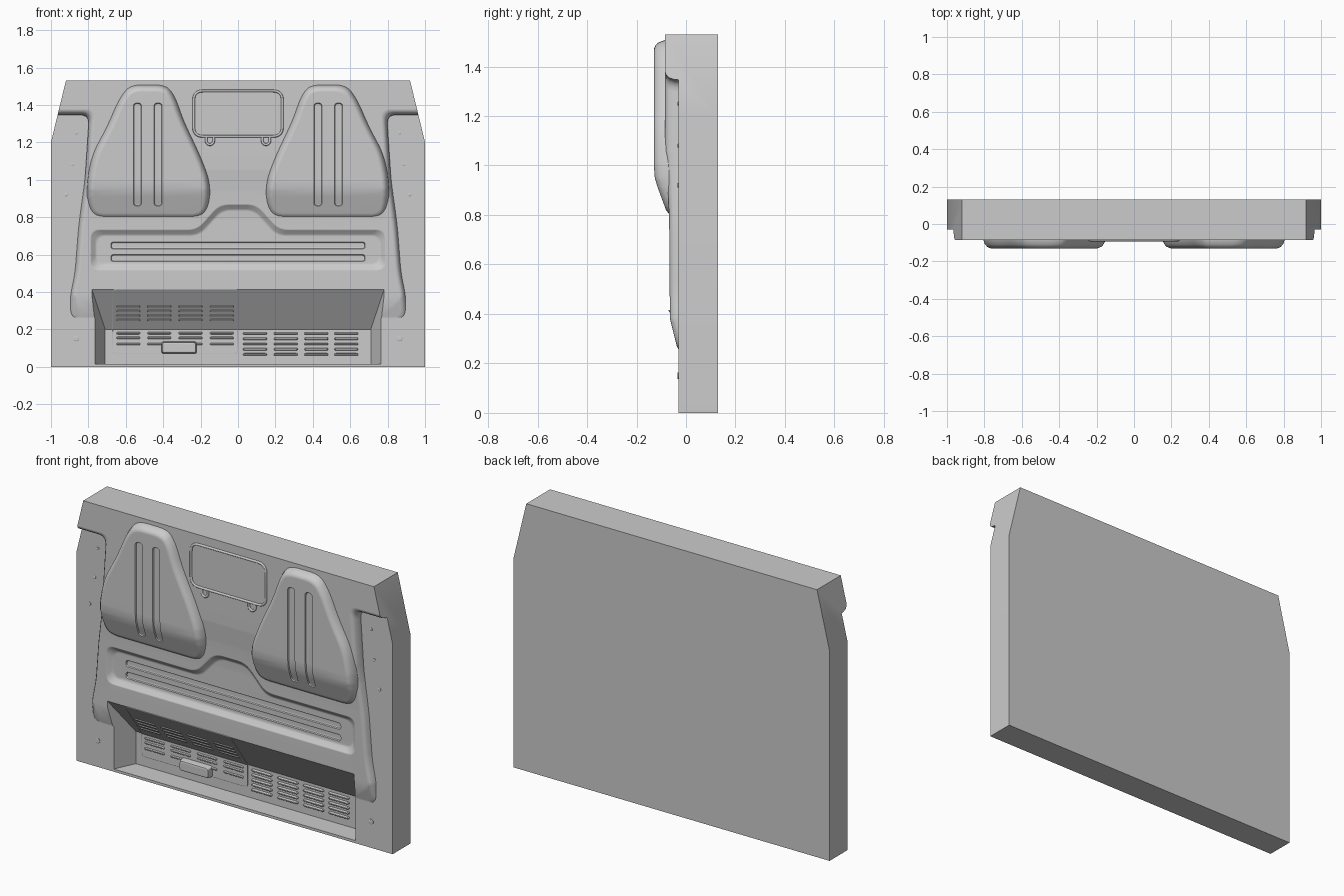
import bpy, bmesh, math
from mathutils import Vector

if "Cube" in bpy.data.objects:
    bpy.data.objects.remove(bpy.data.objects["Cube"])

# Front surfaces as side profiles: (z, y) points
PANEL = [(-1, -.03), (.24, -.03), (.38, -.065), (.78, -.068), (.94, -.074), (1.06, -.085), (2, -.085)]
PAD = [(0, -.066), (.78, -.066), (.91, -.114), (.95, -.126), (1.0, -.13), (2, -.13)]
RECESS = [(-1, .09), (.2, .09), (.42, -.07), (1, -.07)]
FLAT = [(-1, -.03), (3, -.03)]


def height(profile, z):
    for (z0, y0), (z1, y1) in zip(profile, profile[1:]):
        if z <= z1:
            return y0 + (y1 - y0) * (z - z0) / (z1 - z0)
    return profile[-1][1]


def inset(pts, d):
    """Mitred inset of a counter-clockwise outline."""
    out = []
    for i, p in enumerate(pts):
        a, b = (p - pts[i - 1]).normalized(), (pts[(i + 1) % len(pts)] - p).normalized()
        na, nb = Vector((-a.y, a.x)), Vector((-b.y, b.x))
        out.append(p + (na + nb) * d / (1 + na.dot(nb)))
    return out


def rounded(pts, r, n=5):
    out = []
    for i, p in enumerate(pts):
        u, v = pts[i - 1] - p, pts[(i + 1) % len(pts)] - p
        a = p + u.normalized() * min(r, u.length * .45)
        b = p + v.normalized() * min(r, v.length * .45)
        for k in range(n + 1):
            t = k / n
            out.append(a * (1 - t) ** 2 + p * 2 * t * (1 - t) + b * t * t)
    return out


def finish(ob):
    bpy.ops.object.select_all(action='DESELECT')
    bpy.context.view_layer.objects.active = ob
    ob.select_set(True)
    bpy.ops.object.shade_smooth_by_angle(angle=math.radians(32))
    m = ob.modifiers.new("weighted", 'WEIGHTED_NORMAL')
    m.keep_sharp = True


def relief(name, outlines, rings, profile=FLAT, r=0):
    """Loft x-z outlines; rings are (depth from profile, inset)."""
    bm = bmesh.new()
    for corners in outlines:
        pts = [Vector(c) for c in corners]
        if sum(a.cross(b) for a, b in zip(pts, pts[1:] + pts[:1])) < 0:
            pts.reverse()
        loops = []
        for dy, d in rings:
            loop = inset(pts, d)
            if r:
                loop = rounded(loop, r)
            loops.append([bm.verts.new((p.x, dy, p.y)) for p in loop])
        for A, B in zip(loops, loops[1:]):
            for i in range(len(A)):
                bm.faces.new((A[i - 1], A[i], B[i], B[i - 1]))
        bm.faces.new(loops[0])
        bm.faces.new(loops[-1])
    for z, _ in profile[1:-1]:
        bmesh.ops.bisect_plane(bm, geom=bm.verts[:] + bm.edges[:] + bm.faces[:],
                               plane_co=(0, 0, z), plane_no=(0, 0, 1))
    for v in bm.verts:
        v.co.y += height(profile, v.co.z)
    bmesh.ops.recalc_face_normals(bm, faces=bm.faces)
    me = bpy.data.meshes.new(name)
    bm.to_mesh(me)
    bm.free()
    ob = bpy.data.objects.new(name, me)
    bpy.context.collection.objects.link(ob)
    return ob


def boolean(ob, other, op):
    m = ob.modifiers.new("bool", 'BOOLEAN')
    m.operation, m.object, m.solver = op, other, 'EXACT'
    bpy.context.view_layer.objects.active = ob
    bpy.ops.object.modifier_apply(modifier=m.name)
    bpy.data.objects.remove(other)


def rect(x0, x1, z0, z1):
    return [(x0, z0), (x1, z0), (x1, z1), (x0, z1)]


def flip(pts):
    return [(-x, z) for x, z in pts]


def mirrored(half):
    return half + flip(half)[::-1]


# Main slab with the raised centre panel, trimmed to the tapered outline
body = relief("wall_body", [rect(-1.1, 1.1, -.1, 1.7)], [(.3, 0), (0, 0)])
side = [(.91, .235), (.9, .38), (.875, .5), (.855, .75), (.82, 1.0), (.797, 1.345), (1.1, 1.345), (1.1, 1.7)]
centre = relief("centre_panel", [mirrored(side)],
                [(.1, 0), (.04, .002), (.016, .01), (.005, .02), (0, .034)], PANEL, .05)
boolean(body, centre, 'UNION')
trim = relief("trim", [mirrored([(1, 0), (1, 1.2), (.92, 1.53)])], [(.16, 0), (-.2, 0)])
boolean(body, trim, 'INTERSECT')

# Lower footwell recess: sloped ceiling, slanted cheeks, flat floor
bm = bmesh.new()
for y, x, z in ((.09, .71, .2), (-.15, .82, .53)):
    for p in rect(-x, x, .015, z):
        bm.verts.new((p[0], y, p[1]))
bmesh.ops.convex_hull(bm, input=bm.verts[:])
me = bpy.data.meshes.new("recess")
bm.to_mesh(me)
bm.free()
recess = bpy.data.objects.new("recess", me)
bpy.context.collection.objects.link(recess)
boolean(body, recess, 'DIFFERENCE')

# Wide pocket with a central hump and two long grooves
pocket = relief("pocket", [mirrored([(.79, .515), (.79, .735), (.22, .735), (.1, .87)])],
                [(-.02, -.012), (-.003, -.008), (.003, .006), (.02, .025), (.025, .038)], PANEL, .05)
boolean(body, pocket, 'DIFFERENCE')
GROOVE = [(-.03, 0), (0, 0), (.007, .003), (.01, .009)]
pocket_floor = [(z, y + .025) for z, y in PANEL]
grooves = relief("grooves", [rect(-.68, .68, .63, .667), rect(-.68, .68, .563, .6)],
                 GROOVE, pocket_floor, .016)
boolean(body, grooves, 'DIFFERENCE')
finish(body)

# Two bulging seat-back pads, each with a pair of vertical grooves
pad_left = [(-.58, 1.51), (-.64, 1.43), (-.70, 1.29), (-.78, 1.14), (-.81, 1.0), (-.81, .87), (-.78, .78),
            (-.18, .78), (-.145, .87), (-.15, 1.0), (-.2, 1.13), (-.29, 1.32), (-.335, 1.45), (-.385, 1.51)]
for name, f in (("left", lambda p: p), ("right", flip)):
    pad = relief(name + "_pad", [f(pad_left)],
                 [(.09, 0), (.045, .003), (.02, .012), (.006, .024), (0, .04)], PAD, .06)
    slots = relief("slots", [f(rect(-.56, -.515, .86, 1.41)), f(rect(-.45, -.405, .86, 1.41))],
                   GROOVE, PAD, .02)
    boolean(pad, slots, 'DIFFERENCE')
    finish(pad)

# Window-like frame bead with two hanging tabs
cu = bpy.data.curves.new("frame_bead", 'CURVE')
cu.dimensions, cu.bevel_depth, cu.bevel_resolution = '3D', .007, 2
frame = rounded([Vector(p) for p in rect(-.237, .237, 1.232, 1.475)], .05)
paths = [(frame, True)]
for cx in (-.15, .15):
    tab = [(cx + .02 * math.cos(a), 1.208 + .02 * math.sin(a))
           for a in [math.pi + i * math.pi / 8 for i in range(9)]]
    paths.append(([(cx - .02, 1.23)] + tab + [(cx + .02, 1.23)], False))
for pts, closed in paths:
    sp = cu.splines.new('POLY')
    sp.points.add(len(pts) - 1)
    sp.use_cyclic_u = closed
    for q, p in zip(sp.points, pts):
        q.co = (p[0], -.086, p[1], 1)
bpy.context.collection.objects.link(bpy.data.objects.new("frame_bead", cu))

# Access cover folded over the recess slope, with a pull handle
finish(relief("access_cover", [rect(-.67, 0, .07, .415)],
              [(.01, 0), (-.004, 0), (-.006, .003)], RECESS, .02))
finish(relief("cover_handle", [rect(-.41, -.22, .07, .135)],
              [(.01, 0), (-.03, .002), (-.04, .006), (-.043, .014)], RECESS, .012))

# Louvre groups on the cover and on the right of the recess
bars = []
for x in (-.65, -.485, -.318, -.15):
    bars += [rect(x, x + .128, z - .007, z + .007) for z in (.322, .298, .274, .25, .18, .155, .122)]
for x in (.027, .192, .355, .515):
    bars += [rect(x, x + .128, z - .007, z + .007) for z in (.178, .15, .122, .094, .066)]
finish(relief("louvres", bars, [(.01, 0), (-.009, .001), (-.013, .004)], RECESS, .008))

# Small screw heads on the side channels
heads = []
for s in (-1, 1):
    for x, z, rad in ((.918, .92, .009), (.885, 1.08, .008), (.865, 1.25, .008), (.865, .15, .014)):
        heads.append([(s * x + rad * math.cos(a), z + rad * math.sin(a))
                      for a in [i * math.pi / 6 for i in range(12)]])
finish(relief("screw_heads", heads, [(.01, 0), (-.003, 0), (-.005, .003)]))
